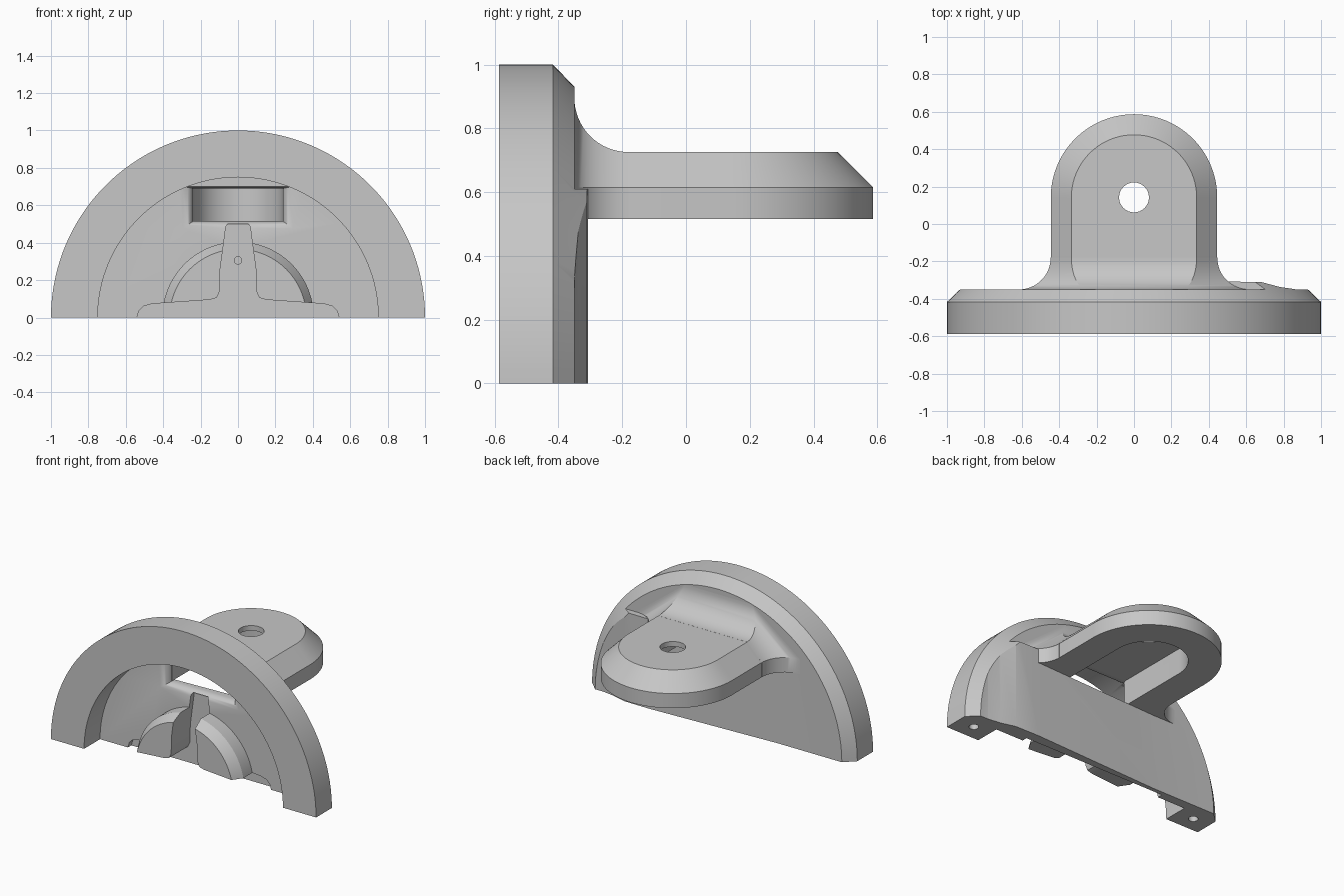
import bpy, bmesh
from math import sin, cos, pi, sqrt, radians

cube = bpy.data.objects.get("Cube")
if cube:
    bpy.data.objects.remove(cube, do_unlink=True)

grey = bpy.data.materials.new("plain grey")
grey.use_nodes = True
grey.diffuse_color = (0.57, 0.57, 0.57, 1)
grey.node_tree.nodes["Principled BSDF"].inputs["Base Color"].default_value = (0.57, 0.57, 0.57, 1)

BACK, FRONT, FLOOR, GROOVE = -0.35, -0.587, -0.415, -0.378
UNDER, TOP, HOLE_Y = 0.515, 0.725, 0.142


def loft(name, loops):
    """Solid skinned through matching loops of points, capped at both ends."""
    bm = bmesh.new()
    rings = [[bm.verts.new(p) for p in loop] for loop in loops]
    n = len(rings[0])
    for a, b in zip(rings, rings[1:]):
        for i in range(n):
            j = (i + 1) % n
            bm.faces.new((a[i], a[j], b[j], b[i]))
    bm.faces.new(rings[0][::-1])
    bm.faces.new(rings[-1])
    bmesh.ops.recalc_face_normals(bm, faces=bm.faces)
    mesh = bpy.data.meshes.new(name)
    bm.to_mesh(mesh)
    bm.free()
    mesh.materials.append(grey)
    ob = bpy.data.objects.new(name, mesh)
    bpy.context.collection.objects.link(ob)
    return ob


def combine(target, tool, operation="DIFFERENCE"):
    """Apply a boolean and discard the tool object."""
    mod = target.modifiers.new("cut", "BOOLEAN")
    mod.operation, mod.object, mod.solver = operation, tool, "EXACT"
    bpy.context.view_layer.objects.active = target
    bpy.ops.object.modifier_apply(modifier=mod.name)
    bpy.data.objects.remove(tool, do_unlink=True)


def half_disc(r, y, low=0.0, n=72):
    pts = [(r * cos(pi * i / n), y, r * sin(pi * i / n)) for i in range(n + 1)]
    if low:
        pts += [(-r, y, low), (r, y, low)]
    return pts


def circle(r, x, y, z, axis="z", n=32):
    ring = [(r * cos(2 * pi * i / n), r * sin(2 * pi * i / n)) for i in range(n)]
    if axis == "z":
        return [(x + a, y + b, z) for a, b in ring]
    return [(x + a, y, z + b) for a, b in ring]


def tongue_outline(r, z, start, n=40):
    arc = [(r * cos(pi * i / n), HOLE_Y + r * sin(pi * i / n), z) for i in range(n + 1)]
    return [(r, start, z)] + arc + [(-r, start, z)]


def mirror_profile(half):
    return half + [(-x, z) for x, z in reversed(half)]


def prism(name, half, y0, y1):
    pts = mirror_profile(half)
    return loft(name, [[(x, y, z) for x, z in pts] for y in (y0, y1)])


# Half-round plate with a chamfered back edge
plate = loft("back_plate", [half_disc(1, FRONT), half_disc(1, -0.417), half_disc(0.93, BACK)])

# Shallow swelling on the back of the plate, trimmed by the plate's chamfer
swell_shape = [(0.87, BACK), (0.78, -0.337), (0.68, -0.31), (0.5, -0.308),
               (-0.45, BACK), (-0.45, -0.38), (0.87, -0.38)]
swell = loft("swell", [[(x, y, z) for x, y in swell_shape] for z in (0, 0.61)])
combine(swell, loft("trim", [half_disc(0.965, BACK - 0.035, -0.1), half_disc(0.93, BACK, -0.1),
                             half_disc(0.83, BACK + 0.1, -0.1)]), "INTERSECT")
combine(plate, swell, "UNION")

# Deep front recess with a chamfered half-round boss standing in it
combine(plate, loft("recess", [half_disc(0.75, y, -0.1) for y in (-0.7, FLOOR)]))
boss = loft("boss", [half_disc(0.405, FLOOR + 0.02), half_disc(0.405, -0.51),
                     half_disc(0.365, -0.58)])
combine(plate, boss, "UNION")

# Upright groove with a spreading foot, sunk through the boss into the floor
combine(plate, prism("groove", [(0.54, -0.1), (0.54, 0), (0.53, 0.035), (0.505, 0.06),
                                (0.46, 0.073), (0.15, 0.095), (0.115, 0.105), (0.098, 0.14),
                                (0.095, 0.26), (0.065, 0.485), (0.055, 0.5)], -0.7, GROOVE))
combine(plate, loft("pin_hole", [circle(0.02, 0, y, 0.305, "y", 16)
                                 for y in (-0.7, GROOVE + 0.02)]))


# Slot with a rounded mouth
def slot_loop(y, grow):
    x, low, high = 0.24 + grow, UNDER - 0.7 * grow, 0.69 + 0.2 * grow
    return [(x, y, low), (x, y, high), (-x, y, high), (-x, y, low)]


R = 0.055
mouth = [slot_loop(FLOOR - 0.02, R)]
for k in range(9):
    t = R * k / 8
    mouth.append(slot_loop(FLOOR + t, R - sqrt(R * R - (R - t) ** 2)))
combine(plate, loft("slot", mouth + [slot_loop(-0.2, 0)]))

# Pin holes in the two feet of the rim
for side in (-1, 1):
    combine(plate, loft("pin_hole", [circle(0.03, side * 0.875, -0.48, z) for z in (-0.1, 0.12)]))

# Tongue with a chamfered top edge
tongue = loft("tongue", [tongue_outline(0.445, UNDER, -0.37), tongue_outline(0.445, 0.615, -0.37),
                         tongue_outline(0.335, TOP, -0.37)])

# Flared root: sides sweep outward, the top sweeps up and narrows
ROOT = 0.17
flare = []
for k in range(17):
    a = pi / 2 * k / 16
    d = ROOT * (1 - sin(a)) + 0.0005
    y = BACK + ROOT * (1 - cos(a))
    half = [(0.445 + d, UNDER), (0.445 + d, 0.615), (0.335 - 0.5 * d, TOP + d)]
    flare.append([(x, y, z) for x, z in mirror_profile(half)])
flare.insert(0, [(x, BACK - 0.02, z) for x, y, z in flare[0]])
combine(tongue, loft("root", flare), "UNION")

# Pocket open underneath, and the bolt hole
combine(tongue, loft("pocket", [tongue_outline(0.24, z, -0.6) for z in (0.4, 0.69)]))
combine(tongue, loft("bolt_hole", [circle(0.08, 0, HOLE_Y, z) for z in (0.3, 0.9)]))

# Smooth the curved faces, keep the edges crisp
for ob in (plate, tongue):
    bpy.ops.object.select_all(action="DESELECT")
    ob.select_set(True)
    bpy.context.view_layer.objects.active = ob
    bpy.ops.object.shade_smooth_by_angle(angle=radians(28))
